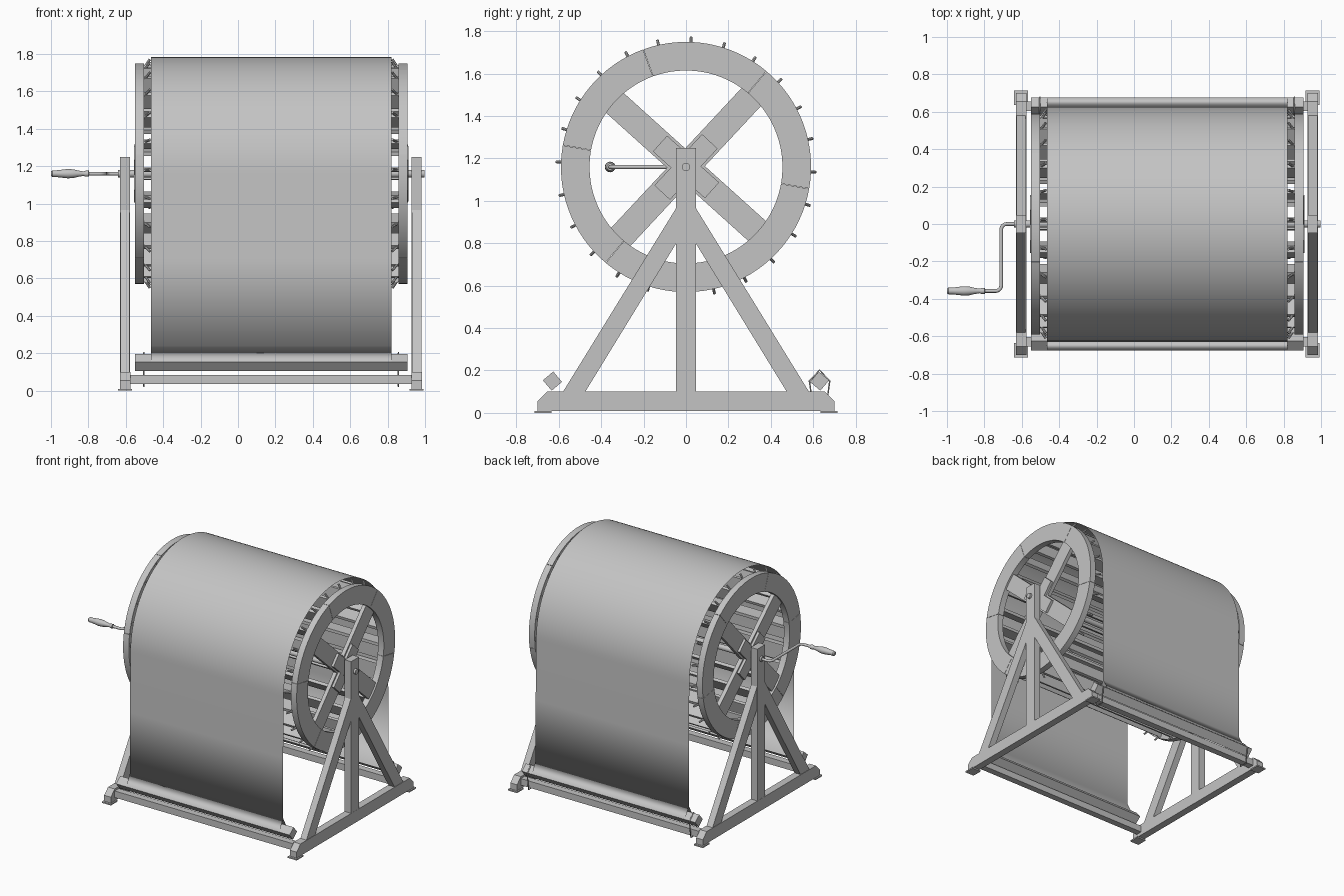
import bpy, bmesh, math
from math import sin, cos, radians, pi
from mathutils import Vector, Matrix

if "Cube" in bpy.data.objects:
    bpy.data.objects.remove(bpy.data.objects["Cube"], do_unlink=True)

GREY = (0.55, 0.55, 0.55, 1)
mat = bpy.data.materials.new("plain grey")
mat.use_nodes = True
mat.diffuse_color = GREY
mat.node_tree.nodes["Principled BSDF"].inputs["Base Color"].default_value = GREY

AXIS = 1.16                      # axle height
MID = 0.177                      # drum centre along x
WHEEL_IN, WHEEL_OUT = 0.68, 0.728  # wheel faces measured from MID
RIM_IN, RIM_OUT = 0.455, 0.59


def finish(name, bm, smooth=False):
    bmesh.ops.recalc_face_normals(bm, faces=bm.faces)
    mesh = bpy.data.meshes.new(name)
    bm.to_mesh(mesh)
    bm.free()
    mesh.materials.append(mat)
    ob = bpy.data.objects.new(name, mesh)
    bpy.context.collection.objects.link(ob)
    if smooth:
        bpy.ops.object.select_all(action='DESELECT')
        ob.select_set(True)
        bpy.context.view_layer.objects.active = ob
        bpy.ops.object.shade_smooth_by_angle(angle=radians(30))
    return ob


def add_prism(bm, profile, x0, x1):
    """Extrude a (y, z) outline along x."""
    a = [bm.verts.new((x0, y, z)) for y, z in profile]
    b = [bm.verts.new((x1, y, z)) for y, z in profile]
    bm.faces.new(a)
    bm.faces.new(b[::-1])
    n = len(a)
    for i in range(n):
        j = (i + 1) % n
        bm.faces.new((a[i], a[j], b[j], b[i]))


def prism(name, profile, x0, x1, smooth=False):
    bm = bmesh.new()
    add_prism(bm, profile, x0, x1)
    return finish(name, bm, smooth)


def rect(y0, y1, z0, z1):
    return [(y0, z0), (y1, z0), (y1, z1), (y0, z1)]


def turned_rect(r0, r1, width, deg, cy=0, cz=AXIS):
    """Rectangle from radius r0 to r1 along a direction in the yz plane."""
    c, s = cos(radians(deg)), sin(radians(deg))
    return [(cy + r * c - t * s, cz + r * s + t * c) for r, t in
            ((r0, -width / 2), (r1, -width / 2), (r1, width / 2), (r0, width / 2))]


def tube(name, points, radius, cyclic=False):
    curve = bpy.data.curves.new(name, 'CURVE')
    curve.dimensions = '3D'
    curve.bevel_depth = radius
    curve.bevel_resolution = 3
    curve.use_fill_caps = True
    sp = curve.splines.new('POLY')
    sp.points.add(len(points) - 1)
    for p, co in zip(sp.points, points):
        p.co = (*co, 1)
    sp.use_cyclic_u = cyclic
    sp.use_smooth = True
    curve.materials.append(mat)
    ob = bpy.data.objects.new(name, curve)
    bpy.context.collection.objects.link(ob)
    return ob


# Side frames: post, base beam, braces and foot plates
for side, x in (("right", -0.604), ("left", 0.955)):
    prism(side + "_post", rect(-0.047, 0.047, 0.01, 1.25), x - 0.027, x + 0.027)
    base = [(-0.7, 0.01), (0.7, 0.01), (0.7, 0.055), (0.655, 0.1), (-0.655, 0.1), (-0.7, 0.055)]
    prism(side + "_base_beam", base, x - 0.028, x + 0.028)
    for end, s in (("front", -1), ("back", 1)):
        brace = [(s * 0.58, 0.1), (s * 0.475, 0.1), (s * 0.046, 0.8), (s * 0.046, 0.967)]
        prism(f"{side}_{end}_brace", brace, x - 0.025, x + 0.025)
        prism(f"{side}_{end}_foot_plate", rect(s * 0.635, s * 0.715, 0, 0.01), x - 0.038, x + 0.038)

# Cross beams and the weight bars hung in the cloth
for end, s, turn in (("front", -1, 40), ("back", 1, 50)):
    prism(end + "_cross_beam", rect(s * 0.605, s * 0.655, 0.035, 0.085), -0.58, 0.93)
    prism(end + "_weight_bar", turned_rect(-0.032, 0.032, 0.064, turn, s * 0.63, 0.15), -0.55, 0.905)

# Wheels: six rim segments, two crossed planks, and a hub cross
for side, s in (("right", -1), ("left", 1)):
    x0, x1 = MID + s * WHEEL_IN, MID + s * WHEEL_OUT
    bm = bmesh.new()
    for k in range(6):
        angles = [radians(50.1 + 60 * k + 59.8 * i / 16) for i in range(17)]
        arc = [(RIM_OUT * cos(a), AXIS + RIM_OUT * sin(a)) for a in angles]
        arc += [(RIM_IN * cos(a), AXIS + RIM_IN * sin(a)) for a in reversed(angles)]
        add_prism(bm, arc, x0, x1)
    finish(side + "_rim", bm, True)
    for i, deg in enumerate((47, 138)):
        nudge = 0.001 * i
        prism(f"{side}_spoke_plank_{i + 1}", turned_rect(-0.46, 0.46, 0.125, deg),
              x0 + s * 0.005, x0 + s * (0.034 + nudge))
        prism(f"{side}_hub_block_{i + 1}", turned_rect(-0.165, 0.165, 0.1, deg),
              x0 + s * 0.03, x1 + s * (0.005 + nudge))

# Radial slats joining the wheels, with a slanted peg at each end
slats, pegs = bmesh.new(), bmesh.new()
for k in range(24):
    deg = 87.7 + 15 * k
    add_prism(slats, turned_rect(0.48, 0.58, 0.022, deg), MID - WHEEL_IN, MID + WHEEL_IN)
    radial = Vector((0, cos(radians(deg)), sin(radians(deg))))
    for s in (-1, 1):
        foot = Vector((MID + s * 0.675, 0, AXIS)) + radial * 0.572
        tip = Vector((MID + s * 0.648, 0, AXIS)) + radial * 0.612
        d = tip - foot
        place = Matrix.Translation((foot + tip) / 2) @ d.to_track_quat('Z', 'Y').to_matrix().to_4x4()
        bmesh.ops.create_cone(pegs, cap_ends=True, segments=8, radius1=0.007,
                              radius2=0.007, depth=d.length, matrix=place)
finish("drum_slats", slats)
finish("cloth_pegs", pegs, True)

# Cloth draped over the drum, split at each hem to hold its bar
bm = bmesh.new()
path = [(-0.63, 0.24), (-0.63, 0.7)]
path += [(-0.624 * cos(pi * i / 64), AXIS + 0.624 * sin(pi * i / 64)) for i in range(65)]
path += [(0.63, 0.7), (0.63, 0.24)]
hems = [[(s * 0.63, 0.24), (s * (0.63 + d), 0.155)] for s in (-1, 1) for d in (-0.046, 0.046)]
for line in [path] + hems:
    rows = [[bm.verts.new((x, y, z)) for x in (-0.465, 0.82)] for y, z in line]
    for p, q in zip(rows, rows[1:]):
        bm.faces.new((p[0], p[1], q[1], q[0]))
bmesh.ops.remove_doubles(bm, verts=bm.verts, dist=0.0001)
finish("cloth", bm, True)

# Cords tying the back bar to its cross beam
for side, x in (("right", -0.503), ("left", 0.858)):
    tube(side + "_tie_cord", [(x, 0.60, 0.022), (x, 0.66, 0.022), (x, 0.678, 0.15),
                              (x, 0.63, 0.202), (x, 0.582, 0.15)], 0.004, True)

# Axle
circle = [(0.02 * cos(pi * i / 12), AXIS + 0.02 * sin(pi * i / 12)) for i in range(24)]
prism("axle", circle, -0.642, 0.998, True)

# Crank rod with rounded corners
bend = [radians(15 * i) for i in range(7)]
rod = [(-0.63, 0, AXIS)]
rod += [(-0.68 - 0.03 * sin(a), -0.03 + 0.03 * cos(a), AXIS) for a in bend]
rod += [(-0.74 + 0.03 * cos(a), -0.328 - 0.03 * sin(a), AXIS) for a in bend]
rod += [(-0.82, -0.358, AXIS)]
tube("crank_rod", rod, 0.01)

# Turned handle
outline = [(-1.0, 0.0), (-1.0, 0.012), (-0.992, 0.018), (-0.97, 0.018), (-0.945, 0.021),
           (-0.91, 0.025), (-0.88, 0.023), (-0.85, 0.016), (-0.825, 0.012), (-0.815, 0.016),
           (-0.798, 0.016), (-0.795, 0.0)]
bm = bmesh.new()
verts = [bm.verts.new((x, -0.358, AXIS + r)) for x, r in outline]
edges = [bm.edges.new(pair) for pair in zip(verts, verts[1:])]
bmesh.ops.spin(bm, geom=verts + edges, cent=(0, -0.358, AXIS), axis=(1, 0, 0),
               angle=2 * pi, steps=24)
bmesh.ops.remove_doubles(bm, verts=bm.verts, dist=0.0001)
finish("crank_handle", bm, True)
